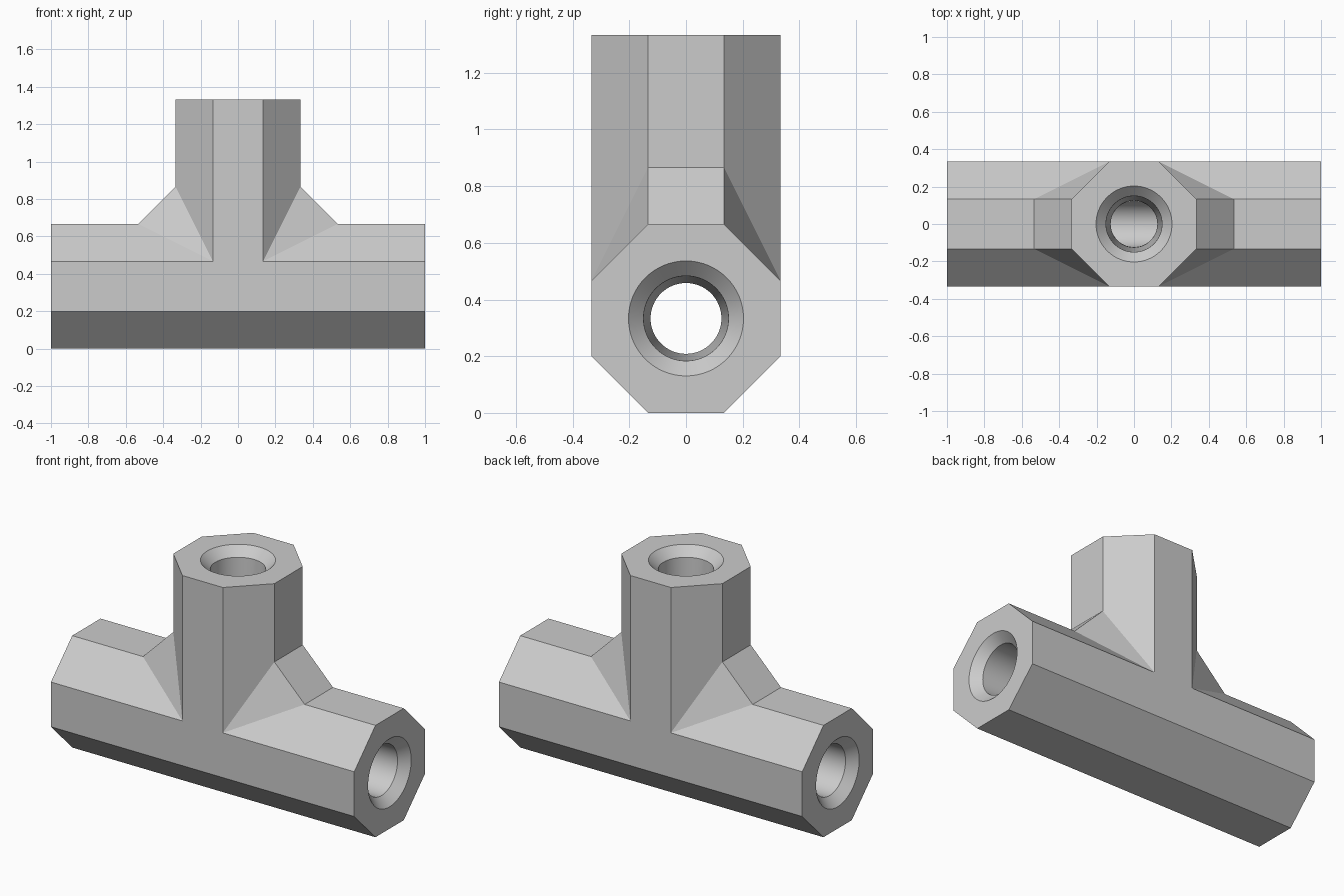
import bpy
import bmesh
from math import radians, pi, cos, sin
from mathutils import Matrix

if "Cube" in bpy.data.objects:
    bpy.data.objects.remove(bpy.data.objects["Cube"], do_unlink=True)

R = 1 / 3        # half width of the octagonal bars
C = 0.4 * R      # half width of each flat
AXIS = R         # height of the horizontal axis
TOP = 4 * R      # height of the branch

grey = bpy.data.materials.new("plain grey")
grey.use_nodes = True
grey.diffuse_color = (0.6, 0.6, 0.6, 1)
grey.node_tree.nodes["Principled BSDF"].inputs["Base Color"].default_value = grey.diffuse_color


def to_object(bm, name):
    bmesh.ops.recalc_face_normals(bm, faces=bm.faces)
    mesh = bpy.data.meshes.new(name)
    bm.to_mesh(mesh)
    bm.free()
    mesh.materials.append(grey)
    ob = bpy.data.objects.new(name, mesh)
    bpy.context.collection.objects.link(ob)
    return ob


def loft(name, rings, matrix):
    """Closed solid through matching rings of points."""
    bm = bmesh.new()
    rows = [[bm.verts.new(matrix @ Matrix.Translation(p).to_translation()) for p in ring]
            for ring in rings]
    n = len(rows[0])
    for a, b in zip(rows, rows[1:]):
        for i in range(n):
            j = (i + 1) % n
            bm.faces.new((a[i], a[j], b[j], b[i]))
    bm.faces.new(rows[0])
    bm.faces.new(rows[-1])
    return to_object(bm, name)


def octagon(z):
    return [(x, y, z) for x, y in ((R, -C), (R, C), (C, R), (-C, R),
                                   (-R, C), (-R, -C), (-C, -R), (C, -R))]


def circle(r, z, n=64):
    return [(r * cos(2 * pi * i / n), r * sin(2 * pi * i / n), z) for i in range(n)]


# Frame whose z runs along the horizontal bar
along_x = Matrix.Translation((0, 0, AXIS)) @ Matrix.Rotation(pi / 2, 4, "Y")
upright = Matrix.Identity(4)

# Octagonal through bar and branch
body = loft("tee_fitting", [octagon(-1), octagon(1)], along_x)
branch = loft("branch", [octagon(AXIS), octagon(TOP)], upright)

# Sloping webs in both inner corners, as one convex block
bm = bmesh.new()
for sx in (-1, 1):
    for sy in (-1, 1):
        for x, y, z in ((R, C, 2 * R + 0.2), (R + 0.2, C, 2 * R), (C, R, AXIS + C)):
            bm.verts.new((sx * x, sy * y, z))
bmesh.ops.convex_hull(bm, input=bm.verts)
webs = to_object(bm, "corner_webs")

# Tapered bores with countersunk mouths: radius, distance back from the mouth
mouth = [(0.125, 0.85), (0.15, 0.053), (0.203, 0), (0.223, -0.02)]
through = [circle(r, d - 1) for r, d in reversed(mouth)] + [circle(r, 1 - d) for r, d in mouth]
bore = loft("through_bore", through, along_x)
side_bore = loft("branch_bore", [circle(0.123, AXIS)] + [circle(r, TOP - d) for r, d in mouth], upright)

# Join the solids, then cut the bores
parts = [(branch, "UNION"), (webs, "UNION"), (bore, "DIFFERENCE"), (side_bore, "DIFFERENCE")]
for part, operation in parts:
    mod = body.modifiers.new(part.name, "BOOLEAN")
    mod.operation = operation
    mod.solver = "EXACT"
    mod.object = part
bpy.context.view_layer.update()
result = bpy.data.meshes.new_from_object(body.evaluated_get(bpy.context.evaluated_depsgraph_get()))
body.modifiers.clear()
body.data = result
for part, _ in parts:
    bpy.data.objects.remove(part, do_unlink=True)

# Merge coplanar faces
bm = bmesh.new()
bm.from_mesh(result)
bmesh.ops.remove_doubles(bm, verts=bm.verts, dist=0.0005)
bmesh.ops.dissolve_limit(bm, angle_limit=radians(0.5), verts=bm.verts, edges=bm.edges)
bm.to_mesh(result)
bm.free()

# Smooth bores, crisp flats
bpy.ops.object.select_all(action="DESELECT")
body.select_set(True)
bpy.context.view_layer.objects.active = body
bpy.ops.object.shade_smooth_by_angle(angle=radians(25))
